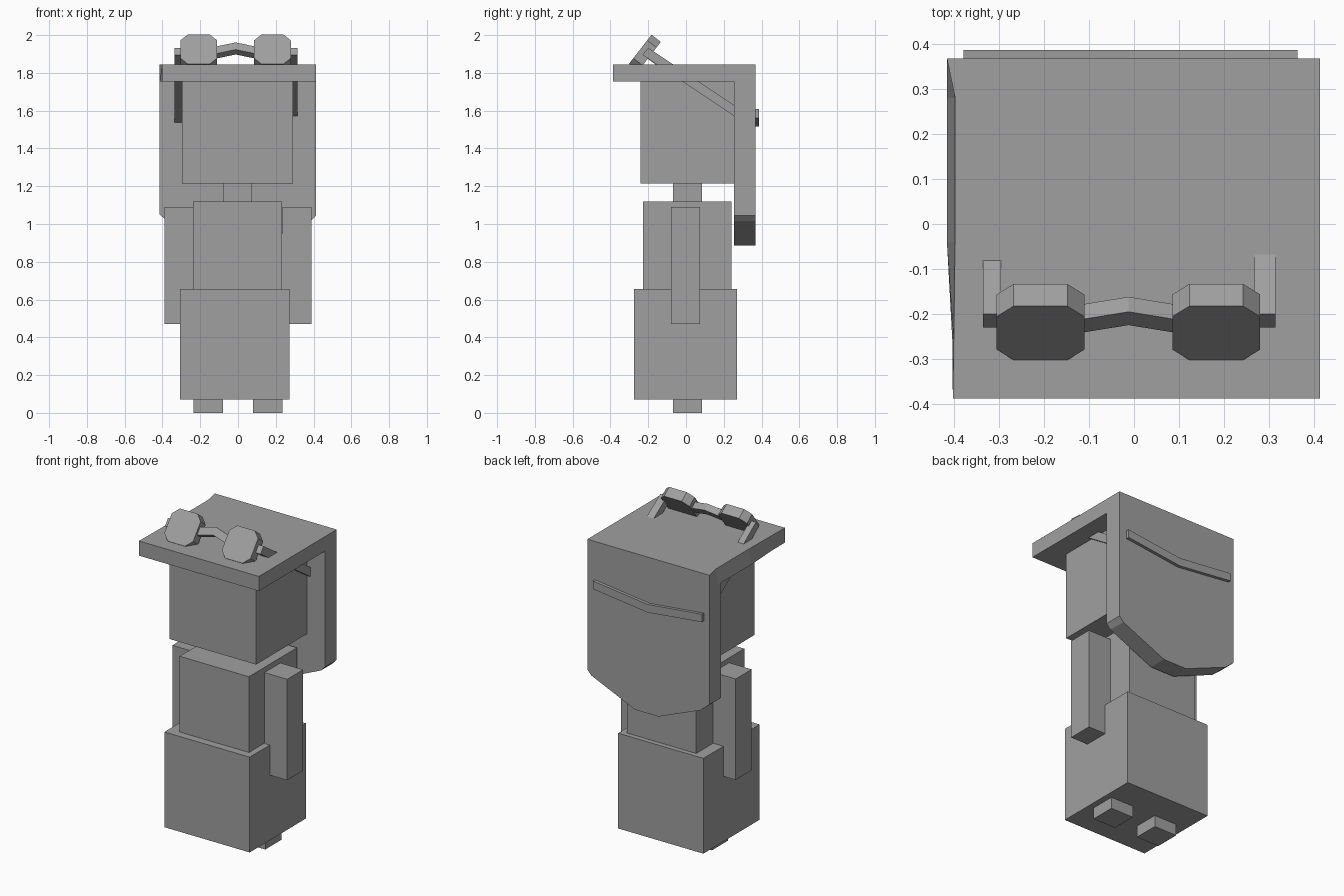
import bpy
from mathutils import Vector

cube = bpy.data.objects.get("Cube")
if cube:
    bpy.data.objects.remove(cube, do_unlink=True)

grey = bpy.data.materials.new("plain_grey")
grey.use_nodes = True
colour = (0.35, 0.35, 0.35, 1)
grey.diffuse_color = colour
grey.node_tree.nodes["Principled BSDF"].inputs["Base Color"].default_value = colour


def loft(name, ring_a, ring_b):
    """Solid between two matching rings of points, flat shaded."""
    n = len(ring_a)
    faces = [tuple(range(n)), tuple(range(n, 2 * n))]
    faces += [(i, (i + 1) % n, n + (i + 1) % n, n + i) for i in range(n)]
    mesh = bpy.data.meshes.new(name)
    mesh.from_pydata([tuple(p) for p in ring_a + ring_b], [], faces)
    import bmesh
    bm = bmesh.new()
    bm.from_mesh(mesh)
    bmesh.ops.recalc_face_normals(bm, faces=bm.faces)
    bm.to_mesh(mesh)
    bm.free()
    mesh.materials.append(grey)
    obj = bpy.data.objects.new(name, mesh)
    bpy.context.collection.objects.link(obj)
    return obj


def box(name, x, y, z):
    ring = [(x[0], y[0]), (x[1], y[0]), (x[1], y[1]), (x[0], y[1])]
    return loft(name, [(a, b, z[0]) for a, b in ring], [(a, b, z[1]) for a, b in ring])


def extrude_y(name, outline, y0, y1):
    return loft(name, [(x, y0, z) for x, z in outline], [(x, y1, z) for x, z in outline])


# Body blocks
box("lower_body", (-0.307, 0.272), (-0.275, 0.27), (0.07, 0.655))
box("torso", (-0.237, 0.233), (-0.227, 0.24), (0.655, 1.12))
box("neck", (-0.08, 0.075), (-0.07, 0.085), (1.12, 1.215))
box("head", (-0.297, 0.291), (-0.24, 0.255), (1.215, 1.755))

# Paired feet and arms
for side, s in (("left", 1), ("right", -1)):
    box(side + "_foot", sorted((s * 0.08, s * 0.235)), (-0.07, 0.085), (0, 0.07))
    box(side + "_arm", sorted((s * 0.235, s * 0.39)), (-0.08, 0.075), (0.47, 1.09))

# Flat top of the hood, with a slightly slanted right edge
edge_y = (0.367, 0.28, -0.04, -0.26, -0.387)
upper_x = (-0.415, -0.397, -0.397, -0.4, -0.402)
lower_x = (-0.415, -0.415, -0.415, -0.403, -0.402)
corners = [(0.413, -0.387), (0.413, 0.367)]
loft("hood_top",
     [(x, y, 1.755) for x, y in list(zip(lower_x, edge_y)) + corners],
     [(x, y, 1.845) for x, y in list(zip(upper_x, edge_y)) + corners])

# Hanging back of the hood, with a tapered lower edge
extrude_y("hood_back",
          [(-0.415, 1.755), (0.413, 1.755), (0.413, 1.045), (0.385, 1.015),
           (0.09, 0.885), (-0.07, 0.885), (-0.355, 1.0), (-0.415, 1.05)],
          0.255, 0.367)

# Raised bent strip on the back
extrude_y("back_strip",
          [(-0.378, 1.555), (-0.01, 1.515), (0.363, 1.56),
           (0.363, 1.61), (-0.01, 1.565), (-0.378, 1.603)],
          0.36, 0.386)

# Tilted glasses: u runs up the lens face, w runs through its thickness
base = Vector((0, -0.302, 1.848))
up = Vector((0, 0.615, 0.79))
through = Vector((0, 0.79, -0.615))


def tilted(name, outline, w0, w1):
    def ring(w):
        return [Vector((x, 0, 0)) + base + up * u + through * w for x, u in outline]
    return loft(name, ring(w0), ring(w1))


size, cut = 0.195, 0.038
octagon = [(cut, 0), (size - cut, 0), (size, cut), (size, size - cut),
           (size - cut, size), (cut, size), (0, size - cut), (0, cut)]
for name, x0 in (("right_lens", -0.305), ("left_lens", 0.085)):
    tilted(name, [(x0 + x, u) for x, u in octagon], 0, 0.062)

tilted("glasses_bridge",
       [(-0.115, 0.08), (-0.012, 0.107), (0.09, 0.08),
        (0.09, 0.128), (-0.012, 0.155), (-0.115, 0.128)], 0.015, 0.057)

# Temples running down and back to the hood
for name, x0, x1, slope in (("right_temple", -0.335, -0.295, 0.74),
                            ("left_temple", 0.267, 0.314, 0.667)):
    end = 0.26
    side = [(-0.2, 1.933), (-0.23, 1.895),
            (end, 1.895 - slope * (end + 0.23)), (end, 1.933 - slope * (end + 0.2))]
    loft(name, [(x0, y, z) for y, z in side], [(x1, y, z) for y, z in side])
